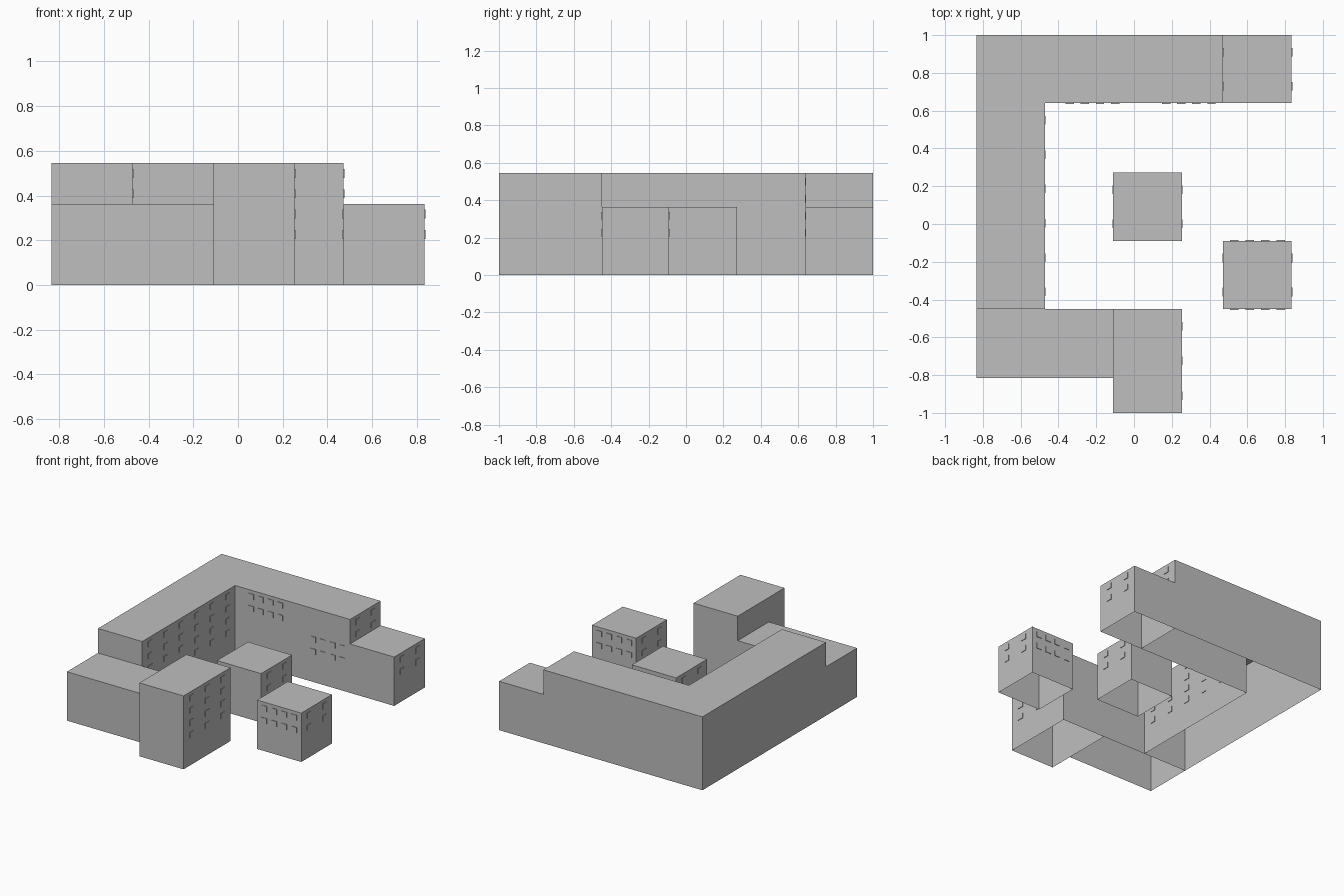
import bpy
import bmesh

if "Cube" in bpy.data.objects:
    bpy.data.objects.remove(bpy.data.objects["Cube"], do_unlink=True)

grey = bpy.data.materials.new("concrete_grey")
grey.use_nodes = True
grey.diffuse_color = (0.52, 0.52, 0.52, 1)
grey.node_tree.nodes["Principled BSDF"].inputs["Base Color"].default_value = (0.52, 0.52, 0.52, 1)

LOW, TALL = 0.363, 0.545
FLOOR = LOW / 4
W, H, T = 0.045, 0.04, 0.004  # window width, height, projection


def finish(name, bm):
    mesh = bpy.data.meshes.new(name)
    bm.to_mesh(mesh)
    bm.free()
    mesh.materials.append(grey)
    obj = bpy.data.objects.new(name, mesh)
    bpy.context.collection.objects.link(obj)
    return obj


def shell(name, outline, height):
    """Walls and flat roof over a counter-clockwise outline, open underneath."""
    bm = bmesh.new()
    roof = bm.faces.new([bm.verts.new((x, y, height)) for x, y in outline])
    walls = bmesh.ops.extrude_edge_only(bm, edges=roof.edges[:])
    verts = [g for g in walls["geom"] if isinstance(g, bmesh.types.BMVert)]
    bmesh.ops.translate(bm, verts=verts, vec=(0, 0, -height))
    bmesh.ops.recalc_face_normals(bm, faces=bm.faces[:])
    return finish(name, bm)


def block(name, x0, x1, y0, y1, height):
    return shell(name, [(x0, y0), (x1, y0), (x1, y1), (x0, y1)], height)


def windows(name, axis, side, wall, start, end, count, first, last):
    """Rows of thin window plates on a wall facing along axis (0 = x, 1 = y)."""
    bm = bmesh.new()
    step = (end - start) / count
    width = min(W, step * 0.55)
    for row in range(first, last):
        for col in range(count):
            centre, size = [0, 0, (row + 0.5) * FLOOR], [0, 0, H]
            centre[axis], size[axis] = wall + side * T / 2, T
            centre[1 - axis], size[1 - axis] = start + (col + 0.5) * step, width
            made = bmesh.ops.create_cube(bm, size=1)["verts"]
            bmesh.ops.scale(bm, verts=made, vec=size)
            bmesh.ops.translate(bm, verts=made, vec=centre)
    return finish(name, bm)


# Building volumes
shell("corner_wing", [(-0.835, -0.45), (-0.472, -0.45), (-0.472, 0.64),
                      (0.472, 0.64), (0.472, 1), (-0.835, 1)], TALL)
block("back_low_block", 0.472, 0.835, 0.64, 1, LOW)
block("front_low_wing", -0.835, -0.11, -0.815, -0.45, LOW)
block("front_tall_block", -0.11, 0.253, -1, -0.45, TALL)
block("courtyard_block", -0.11, 0.253, -0.09, 0.273, LOW)
block("side_block", 0.472, 0.835, -0.45, -0.09, LOW)

# Windows on the large volumes
windows("wing_windows", 0, 1, -0.472, -0.45, 0.64, 6, 2, 6)
windows("wing_end_windows", 0, 1, 0.472, 0.64, 1, 2, 4, 6)
windows("back_low_windows", 0, 1, 0.835, 0.64, 1, 2, 2, 4)
windows("front_tall_windows", 0, 1, 0.253, -1, -0.45, 3, 2, 6)
windows("upper_court_windows", 1, -1, 0.64, -0.38, -0.06, 4, 4, 6)
windows("lower_court_windows", 1, -1, 0.64, 0.13, 0.45, 4, 2, 4)

# Windows on the two free-standing blocks
for side, x_court, x_side, y_side in ((-1, -0.11, 0.472, -0.45), (1, 0.253, 0.835, -0.09)):
    label = "left" if side > 0 else "right"
    windows("courtyard_windows_" + label, 0, side, x_court, -0.09, 0.273, 2, 2, 4)
    windows("side_windows_" + label, 0, side, x_side, -0.45, -0.09, 2, 2, 4)
    face = "back" if side > 0 else "front"
    windows("side_windows_" + face, 1, side, y_side, 0.49, 0.817, 4, 2, 4)
